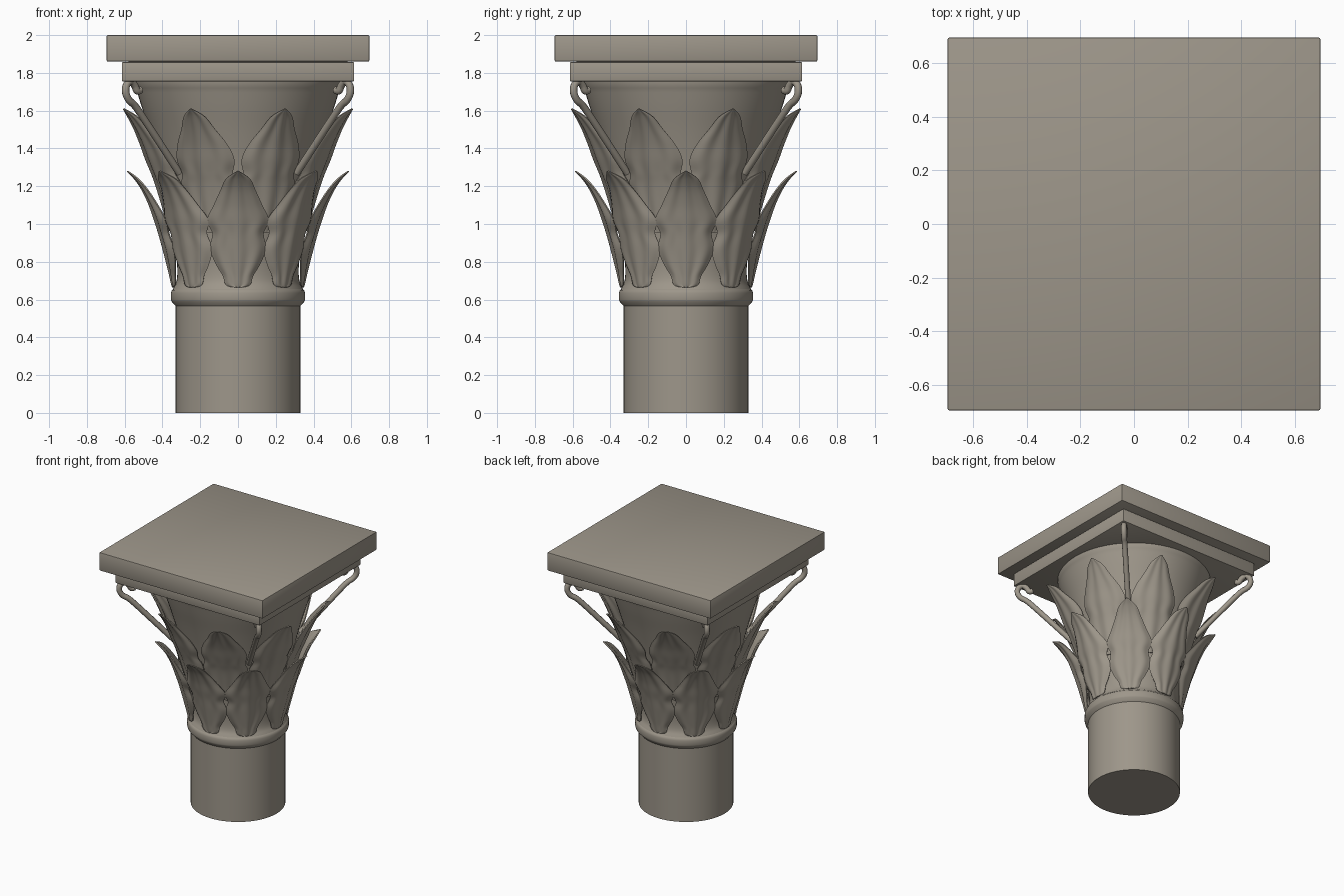
import bpy, bmesh, math
from mathutils import Vector

if "Cube" in bpy.data.objects:
    bpy.data.objects.remove(bpy.data.objects["Cube"], do_unlink=True)

stone = bpy.data.materials.new("warm grey stone")
stone.use_nodes = True
colour = (0.34, 0.307, 0.255, 1)
stone.diffuse_color = colour
stone.node_tree.nodes["Principled BSDF"].inputs["Base Color"].default_value = colour


def activate(obj):
    bpy.ops.object.select_all(action="DESELECT")
    obj.select_set(True)
    bpy.context.view_layer.objects.active = obj


def add(name, data):
    obj = bpy.data.objects.new(name, data)
    bpy.context.collection.objects.link(obj)
    data.materials.append(stone)
    return obj


def smooth(obj, degrees):
    activate(obj)
    bpy.ops.object.shade_smooth_by_angle(angle=math.radians(degrees))


def grid(name, rows):
    """Skin a list of equally long rows of points."""
    bm = bmesh.new()
    verts = [[bm.verts.new(p) for p in row] for row in rows]
    for low, high in zip(verts, verts[1:]):
        for i in range(len(low) - 1):
            bm.faces.new((low[i], low[i + 1], high[i + 1], high[i]))
    bmesh.ops.remove_doubles(bm, verts=bm.verts, dist=1e-5)
    mesh = bpy.data.meshes.new(name)
    bm.to_mesh(mesh)
    bm.free()
    return add(name, mesh)


def polar(r, a, z):
    return Vector((r * math.cos(a), r * math.sin(a), z))


def spline(points, steps):
    """Smooth curve through the points."""
    pts = [Vector(p) for p in points]
    pts = [2 * pts[0] - pts[1]] + pts + [2 * pts[-1] - pts[-2]]
    out = []
    for a, b, c, d in zip(pts, pts[1:], pts[2:], pts[3:]):
        for k in range(steps):
            t = k / steps
            out.append(0.5 * (2 * b + (c - a) * t + (2 * a - 5 * b + 4 * c - d) * t * t
                              + (3 * b - a - 3 * c + d) * t ** 3))
    return out + [pts[-2]]


def lathe(name, profile, sides=64):
    rows = [[polar(r, 2 * math.pi * i / sides, z) for i in range(sides + 1)]
            for r, z in profile]
    smooth(grid(name, rows), 40)


def ring_copies(obj, count, start):
    """Repeat an object around the vertical axis."""
    name = obj.name
    for k in range(count):
        item = obj if k == 0 else obj.copy()
        if k:
            bpy.context.collection.objects.link(item)
        item.name = f"{name}_{k + 1}"
        item.rotation_euler.z = start + 2 * math.pi * k / count


def leaf_row(name, outline, start):
    """Outline holds height, distance from the axis and half width."""
    cols = 24
    path = spline(outline, 5)
    rows = []
    for j, (z, r, w) in enumerate(path):
        t = j / (len(path) - 1)
        body = math.sin(math.pi * t) ** 0.7 if 0 < t < 1 else 0
        row = []
        for i in range(cols + 1):
            u = 2 * i / cols - 1
            flute = 0.005 * math.cos(u * 3 * math.pi) * body
            fold = 0.02 * u * u * body
            row.append(polar(r + flute - fold, u * max(w, 0.004) / r, z))
        rows.append(row)
    leaf = grid(name, rows)
    shell = leaf.modifiers.new("thickness", "SOLIDIFY")
    shell.thickness, shell.offset = 0.008, 0
    activate(leaf)
    bpy.ops.object.modifier_apply(modifier=shell.name)
    smooth(leaf, 50)
    ring_copies(leaf, 8, start)


def slab(name, half, low, high):
    bm = bmesh.new()
    bmesh.ops.create_cube(bm, size=1)
    bmesh.ops.scale(bm, vec=(2 * half, 2 * half, high - low), verts=bm.verts)
    bmesh.ops.translate(bm, vec=(0, 0, (low + high) / 2), verts=bm.verts)
    bmesh.ops.bevel(bm, geom=bm.edges[:], offset=0.006, segments=2,
                    profile=0.5, affect="EDGES")
    mesh = bpy.data.meshes.new(name)
    bm.to_mesh(mesh)
    bm.free()
    smooth(add(name, mesh), 35)


# Shaft with its collar, and the flaring bell
lathe("shaft", [(0, 0), (0.33, 0), (0.33, 0.565), (0.352, 0.59), (0.355, 0.6),
                (0.355, 0.635), (0.35, 0.65), (0.335, 0.66), (0.3, 0.68)])
bell = spline([(0.345, 0.655), (0.325, 0.7), (0.322, 0.78), (0.337, 0.92), (0.37, 1.1),
               (0.415, 1.3), (0.465, 1.48), (0.51, 1.62), (0.54, 1.72)], 4)
lathe("bell", [tuple(p) for p in bell] + [(0.548, 0.5 * 3.47), (0.55, 1.76), (0, 1.76)])

# Two rows of acanthus leaves
leaf_row("lower_leaf", [(0.665, 0.345, 0.02), (0.68, 0.348, 0.065), (0.73, 0.358, 0.085),
                        (0.79, 0.372, 0.125), (0.87, 0.392, 0.16), (0.95, 0.414, 0.145),
                        (1.02, 0.437, 0.175), (1.1, 0.465, 0.135), (1.18, 0.503, 0.095),
                        (1.24, 0.545, 0.065), (1.28, 0.585, 0.004)], 0)
leaf_row("upper_leaf", [(0.955, 0.375, 0.03), (0.98, 0.38, 0.08), (1.08, 0.405, 0.13),
                        (1.2, 0.44, 0.17), (1.27, 0.468, 0.155), (1.34, 0.497, 0.175),
                        (1.42, 0.53, 0.15), (1.5, 0.572, 0.1), (1.57, 0.618, 0.06),
                        (1.61, 0.655, 0.004)], math.pi / 8)

# Corner stems that curl under the slab
curve = bpy.data.curves.new("corner_stem", "CURVE")
curve.dimensions = "3D"
curve.bevel_depth, curve.bevel_resolution = 0.02, 3
curve.use_fill_caps = True
path = spline([(0.44, 1.27), (0.61, 1.455), (0.76, 1.615), (0.815, 1.655), (0.84, 1.695),
               (0.835, 1.735), (0.805, 1.755), (0.775, 1.735), (0.755, 1.705),
               (0.73, 1.71)], 5)
strand = curve.splines.new("POLY")
strand.points.add(len(path) - 1)
for point, (r, z) in zip(strand.points, path):
    point.co = (r, 0, z, 1)
stem = add("corner_stem", curve)
activate(stem)
bpy.ops.object.convert(target="MESH")
stem = bpy.context.view_layer.objects.active
smooth(stem, 50)
ring_copies(stem, 4, math.pi / 4)

# Square slabs on top
slab("lower_slab", 0.615, 1.755, 1.857)
slab("upper_slab", 0.695, 1.86, 2.0)
slab("slab_joint", 0.58, 1.84, 1.875)
